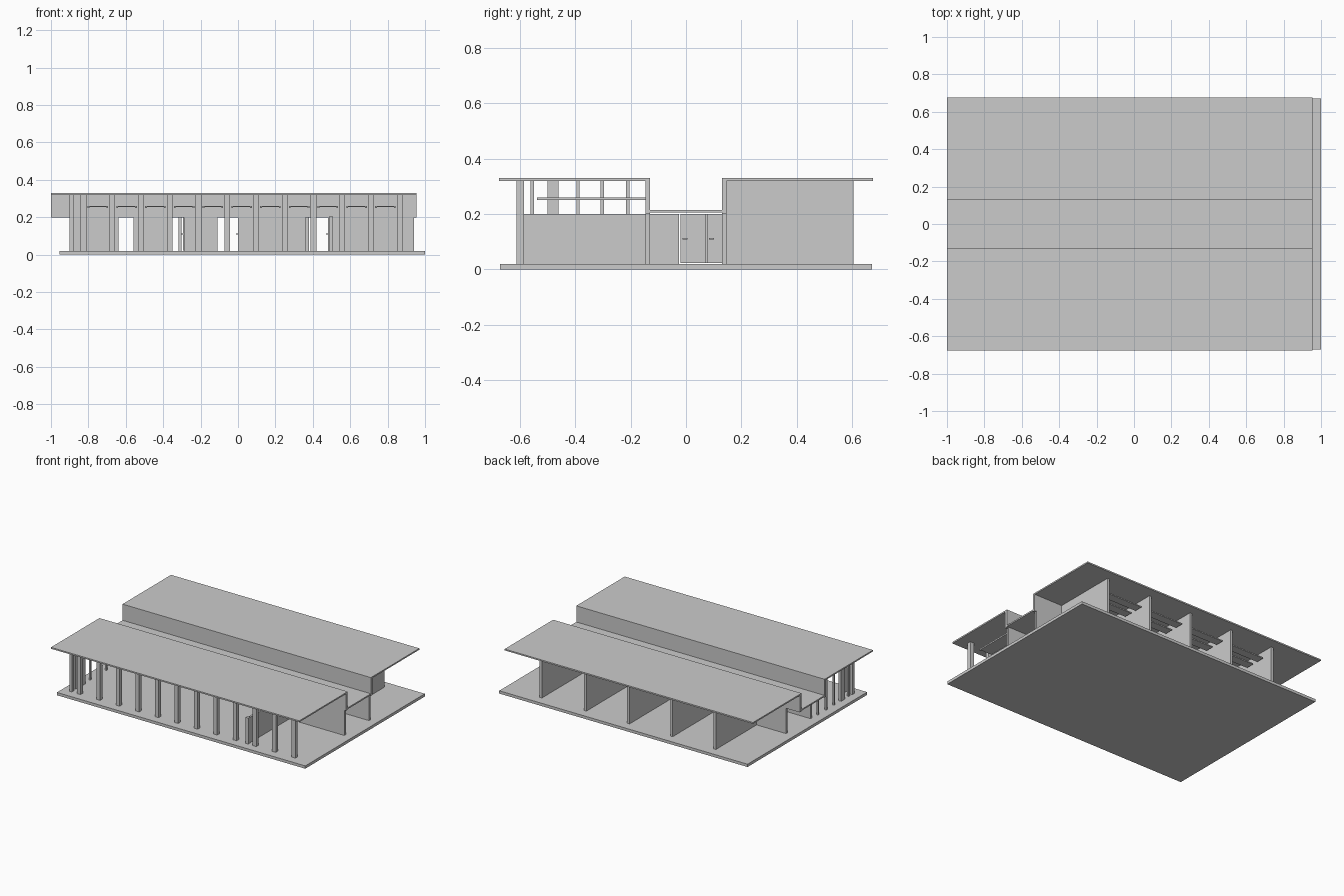
import bpy

if "Cube" in bpy.data.objects:
    bpy.data.objects.remove(bpy.data.objects["Cube"])


def box(name, x0, x1, y0, y1, z0, z1):
    bpy.ops.mesh.primitive_cube_add(size=1, location=((x0+x1)/2, (y0+y1)/2, (z0+z1)/2))
    ob = bpy.context.object
    ob.name = name
    ob.scale = (x1-x0, y1-y0, z1-z0)
    bpy.ops.object.transform_apply(location=False, rotation=False, scale=True)
    return ob


FLOOR, DOOR_TOP, CEIL, TOP = 0.02, 0.2, 0.32, 0.33

# floor slab, two high roofs and the low corridor roof
box("floor_slab", -0.955, 1, -0.672, 0.672, 0, FLOOR)
box("front_roof", -1, 0.955, -0.675, -0.13, CEIL, TOP)
box("back_roof", -1, 0.955, 0.13, 0.675, CEIL, TOP)
box("corridor_roof", -1, 0.955, -0.13, 0.13, 0.205, 0.215)

# corridor walls: continuous band above, door openings below
openings = [(-0.64, -0.56), (-0.35, -0.29), (-0.11, 0.0), (0.36, 0.48)]
for side, y0, y1 in (("front", -0.147, -0.13), ("back", 0.13, 0.147)):
    box(side + "_upper_wall", -1, 0.955, y0, y1, DOOR_TOP, CEIL)
    start = -0.89
    for a, b in openings + [(0.94, None)]:
        box(side + "_corridor_wall", start, a, y0, y1, FLOOR, DOOR_TOP)
        start = b

# cross walls between the back rooms
rooms = [-0.65, -0.31, 0.03, 0.37, 0.72]
for x in rooms:
    box("room_partition", x-0.009, x+0.009, 0.147, 0.605, FLOOR, CEIL)

# low cross wall in the front hall and its continuation in the corridor
box("hall_wall", 0.49, 0.505, -0.585, -0.147, FLOOR, DOOR_TOP)
box("hall_wall_end_post", 0.487, 0.508, -0.61, -0.585, FLOOR, 0.205)
box("corridor_screen", 0.49, 0.505, -0.13, -0.025, FLOOR, DOOR_TOP)


# door leaf standing across the corridor, with handles on both faces
def door(x, y0, y1):
    box("door_leaf", x-0.004, x+0.004, y0, y1, FLOOR+0.003, DOOR_TOP)
    for s in (-1, 1):
        c = x + s*0.009
        box("door_handle", c-0.005, c+0.005, y0+0.008, y0+0.026, 0.108, 0.113)


for x, y0, y1 in ((-0.29, 0.03, 0.125), (0.004, 0.03, 0.125),
                  (0.484, 0.075, 0.13), (0.497, -0.02, 0.07)):
    door(x, y0, y1)

# row of front columns
columns = [-0.826 + 0.1537*i for i in range(12)]
for x in columns:
    box("front_column", x-0.015, x+0.015, -0.612, -0.585, FLOOR, CEIL)

# slim posts closing the left end of the hall
box("corner_column", -0.9, -0.88, -0.612, -0.585, FLOOR, CEIL)
for y in (-0.555, -0.39, -0.302, -0.21):
    box("end_post", -0.897, -0.885, y-0.006, y+0.006, FLOOR, CEIL)
box("wide_end_post", -0.9, -0.88, -0.5, -0.46, FLOOR, CEIL)

# suspended ceiling panels of the hall, one per column bay
for a, b in zip(columns, columns[1:]):
    m = (a+b)/2
    box("hall_ceiling_panel", m-0.055, m+0.055, -0.537, -0.147, 0.254, 0.26)
    for s in (-1, 1):
        box("panel_edge", m+s*0.05-0.005, m+s*0.05+0.005, -0.537, -0.147, 0.25, 0.254)

# suspended ceiling strips in the back rooms
for a, b in zip(rooms, rooms[1:]):
    for i in range(4):
        y = 0.22 + 0.1*i
        box("room_ceiling_strip", a+0.03, b-0.03, y-0.03, y+0.03, 0.252, 0.26)
